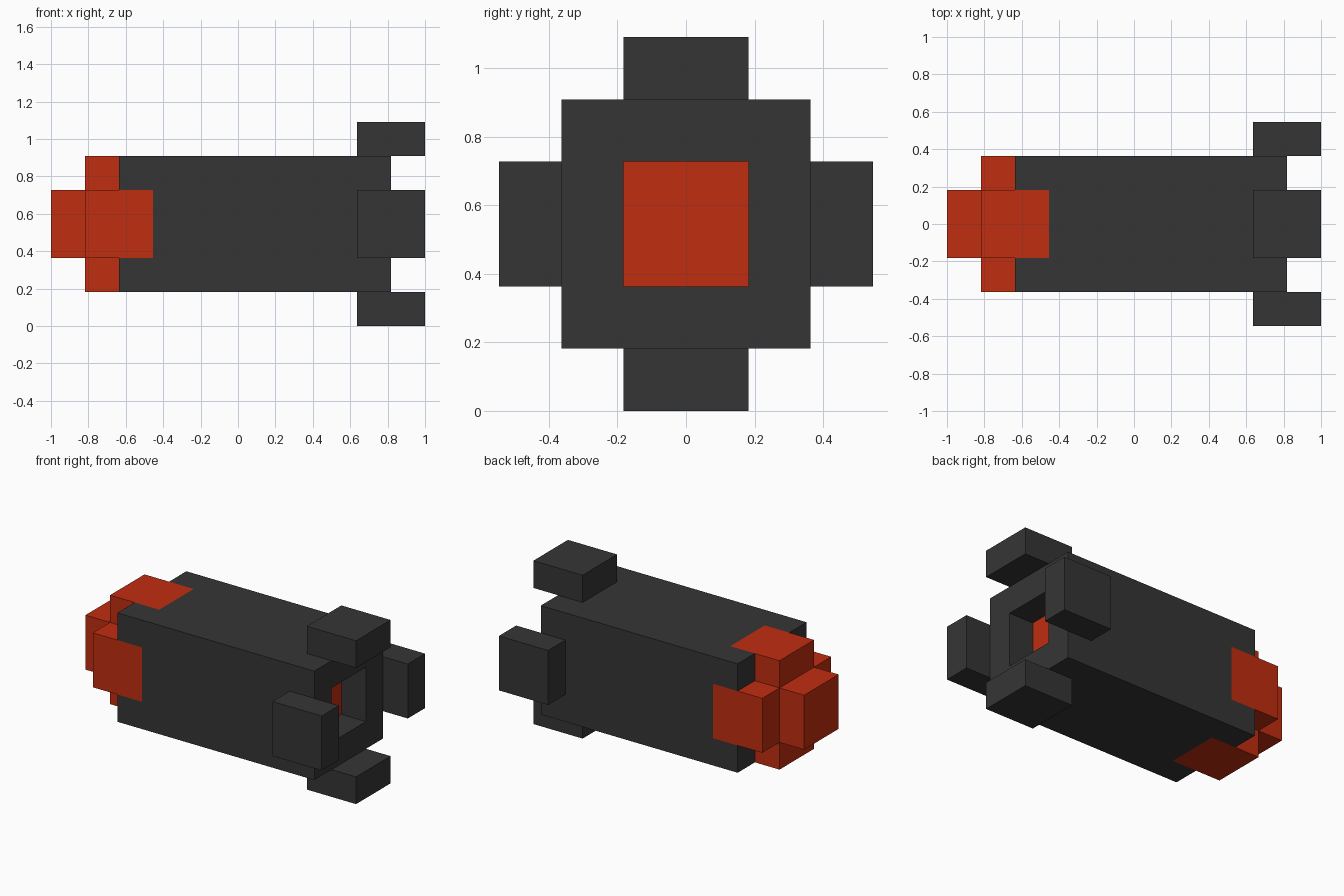
import bpy, bmesh
from mathutils import Vector

if "Cube" in bpy.data.objects:
    bpy.data.objects.remove(bpy.data.objects["Cube"])

U = 2 / 11            # one block
CZ = 3 * U            # height of the long axis


def material(name, rgb):
    m = bpy.data.materials.new(name)
    m.diffuse_color = (*rgb, 1)
    m.use_nodes = True
    m.node_tree.nodes["Principled BSDF"].inputs["Base Color"].default_value = m.diffuse_color
    return m


DARK = material("charcoal", (0.036, 0.036, 0.036))
RED = material("red", (0.53, 0.026, 0.005))


def finish(name, bm, mats):
    bmesh.ops.recalc_face_normals(bm, faces=bm.faces)
    me = bpy.data.meshes.new(name)
    bm.to_mesh(me)
    bm.free()
    for m in mats:
        me.materials.append(m)
    ob = bpy.data.objects.new(name, me)
    ob.location.z = CZ
    bpy.context.collection.objects.link(ob)
    return ob


def add_box(bm, lo, hi):
    """Box between two corners given in blocks."""
    lo, hi = Vector(lo) * U, Vector(hi) * U
    verts = bmesh.ops.create_cube(bm, size=1)["verts"]
    for v in verts:
        v.co = Vector([c + w * s for c, w, s in zip((lo + hi) / 2, v.co, hi - lo)])


# Body: square tube, cut so the red patches and the socket follow block lines
bm = bmesh.new()
add_box(bm, (-3.5, -2, -2), (4.5, 2, 2))
cuts = [(0, -2.5)] + [(a, s) for a in (1, 2) for s in (-1, 1)]
for axis, d in cuts:
    n = Vector((0, 0, 0))
    n[axis] = 1
    bmesh.ops.bisect_plane(bm, geom=bm.verts[:] + bm.edges[:] + bm.faces[:],
                           plane_co=n * d * U, plane_no=n)
for f in bm.faces:
    c = f.calc_center_median() / U
    on_side = abs(abs(c.y) - 2) < 0.01 or abs(abs(c.z) - 2) < 0.01
    if on_side and c.x < -2.5 and min(abs(c.y), abs(c.z)) < 0.5:
        f.material_index = 1

# Socket: middle of the open end pushed in one block, red at the bottom
mid = [f for f in bm.faces
       if (f.calc_center_median() / U - Vector((4.5, 0, 0))).length < 0.1]
ext = bmesh.ops.extrude_face_region(bm, geom=mid)["geom"]
bmesh.ops.delete(bm, geom=mid, context='FACES')
for g in ext:
    if isinstance(g, bmesh.types.BMVert):
        g.co.x -= U
    elif isinstance(g, bmesh.types.BMFace):
        g.material_index = 1
finish("body", bm, [DARK, RED])

# Red end: cross-shaped collar extruded from a profile
bm = bmesh.new()
profile = [(2, -1), (2, 1), (1, 1), (1, 2), (-1, 2), (-1, 1),
           (-2, 1), (-2, -1), (-1, -1), (-1, -2), (1, -2), (1, -1)]
face = bm.faces.new([bm.verts.new((-3.5 * U, y * U, z * U)) for y, z in profile])
ext = bmesh.ops.extrude_face_region(bm, geom=[face])["geom"]
bmesh.ops.translate(bm, vec=(-U, 0, 0),
                    verts=[g for g in ext if isinstance(g, bmesh.types.BMVert)])
finish("end_collar", bm, [RED])

# Red tip block
bm = bmesh.new()
add_box(bm, (-5.5, -1, -1), (-4.5, 1, 1))
finish("end_tip", bm, [RED])

# Four fins around the open end
for side, s in (("front", -1), ("back", 1)):
    bm = bmesh.new()
    add_box(bm, (3.5, min(2 * s, 3 * s), -1), (5.5, max(2 * s, 3 * s), 1))
    finish(side + "_fin", bm, [DARK])
for side, s in (("bottom", -1), ("top", 1)):
    bm = bmesh.new()
    add_box(bm, (3.5, -1, min(2 * s, 3 * s)), (5.5, 1, max(2 * s, 3 * s)))
    finish(side + "_fin", bm, [DARK])
